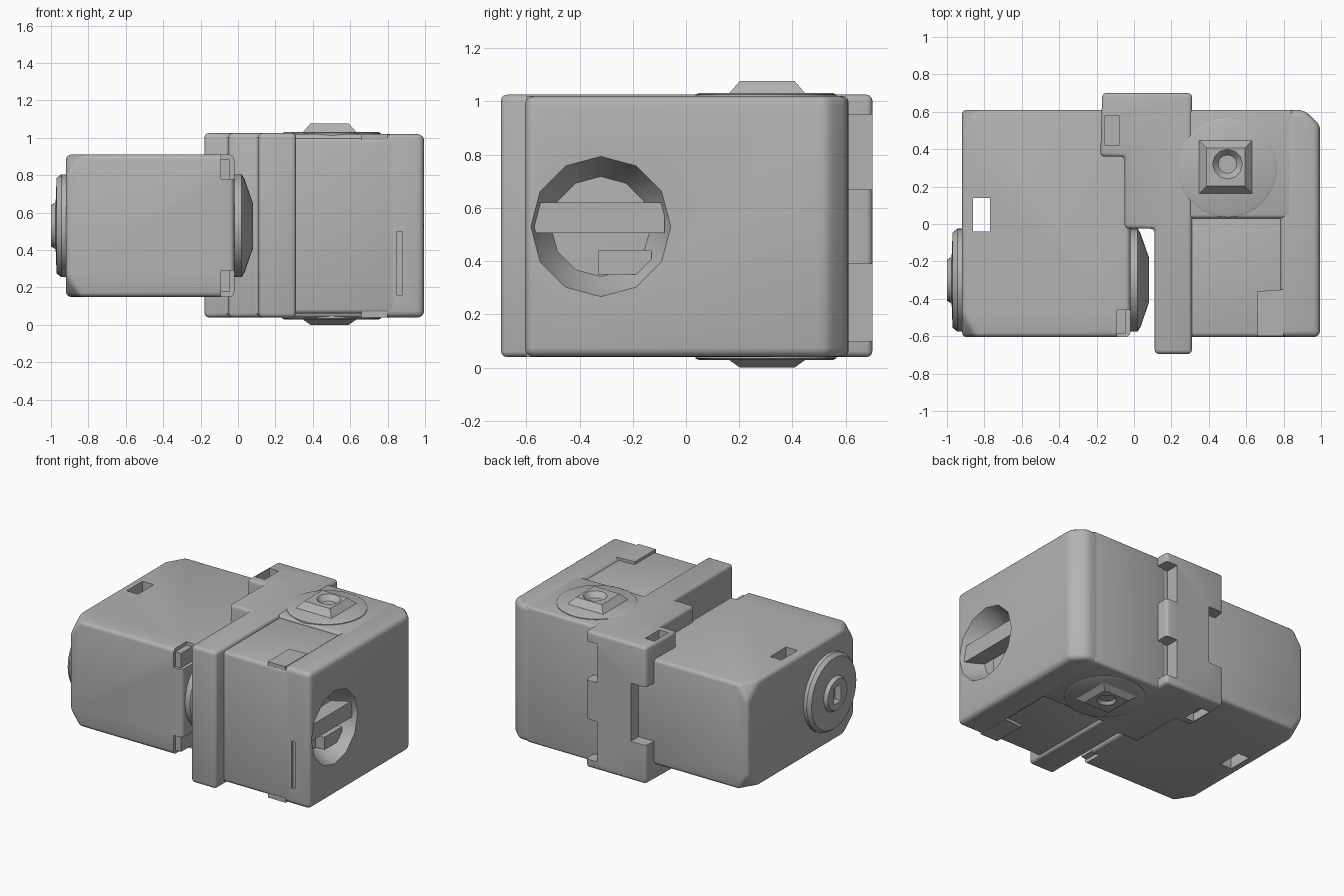
import bpy, bmesh, math
from mathutils import Vector, Matrix

if "Cube" in bpy.data.objects:
    bpy.data.objects.remove(bpy.data.objects["Cube"], do_unlink=True)

grey = bpy.data.materials.new("plain_grey")
grey.use_nodes = True
GREY = (0.45, 0.45, 0.45, 1)
grey.diffuse_color = GREY
grey.node_tree.nodes["Principled BSDF"].inputs["Base Color"].default_value = GREY


def finish(name, bm):
    bmesh.ops.recalc_face_normals(bm, faces=bm.faces[:])
    mesh = bpy.data.meshes.new(name)
    bm.to_mesh(mesh)
    bm.free()
    mesh.materials.append(grey)
    ob = bpy.data.objects.new(name, mesh)
    bpy.context.collection.objects.link(ob)
    return ob


def box(name, x, y, z, taper=1.0):
    """Box from ranges; taper shrinks the upper face."""
    bm = bmesh.new()
    bmesh.ops.create_cube(bm, size=1)
    for v in bm.verts:
        k = taper if v.co.z > 0 else 1
        v.co = Vector([(a + b) / 2 + c * s * (b - a) for (a, b), c, s in
                       zip((x, y, z), v.co, (k, k, 1))])
    return finish(name, bm)


def disc(name, centre, axis, rings, sides=32):
    """Lathe of (radius, offset) rings along an axis, capped at both ends."""
    bm = bmesh.new()
    turn = Vector((0, 0, 1)).rotation_difference(Vector(axis)).to_matrix()
    loops = []
    for r, h in rings:
        loops.append([bm.verts.new(Vector(centre) + turn @ Vector(
            (r * math.cos(math.tau * i / sides), r * math.sin(math.tau * i / sides), h)))
            for i in range(sides)])
    for a, b in zip(loops, loops[1:]):
        for i in range(sides):
            j = (i + 1) % sides
            bm.faces.new((a[i], a[j], b[j], b[i]))
    bm.faces.new(loops[0])
    bm.faces.new(loops[-1])
    return finish(name, bm)


def prism(name, points, z):
    """Plan outline extruded upward."""
    bm = bmesh.new()
    face = bm.faces.new([bm.verts.new((px, py, z[0])) for px, py in points])
    top = bmesh.ops.extrude_face_region(bm, geom=[face])["geom"]
    bmesh.ops.translate(bm, vec=(0, 0, z[1] - z[0]),
                        verts=[v for v in top if isinstance(v, bmesh.types.BMVert)])
    return finish(name, bm)


def clip_corner(ob, point, normal):
    bm = bmesh.new()
    bm.from_mesh(ob.data)
    cut = bmesh.ops.bisect_plane(bm, geom=bm.verts[:] + bm.edges[:] + bm.faces[:],
                                 plane_co=point, plane_no=normal, clear_outer=True)
    edges = [e for e in cut["geom_cut"] if isinstance(e, bmesh.types.BMEdge)]
    bmesh.ops.holes_fill(bm, edges=edges)
    bm.to_mesh(ob.data)
    bm.free()


def bake(ob):
    bpy.context.view_layer.update()
    graph = bpy.context.evaluated_depsgraph_get()
    mesh = bpy.data.meshes.new_from_object(ob.evaluated_get(graph))
    ob.modifiers.clear()
    ob.data = mesh


def soften(ob, width, segments=3):
    mod = ob.modifiers.new("round", "BEVEL")
    mod.width, mod.segments = width, segments
    mod.limit_method, mod.angle_limit = "ANGLE", math.radians(30)
    bake(ob)


def carve(ob, cutters):
    for c in cutters:
        mod = ob.modifiers.new("cut", "BOOLEAN")
        mod.operation, mod.solver, mod.object = "DIFFERENCE", "EXACT", c
        bake(ob)
        bpy.data.objects.remove(c, do_unlink=True)


MID = 0.53

# Small housing with clipped outer corners, stepped inner corners and a through slot
small = box("small_housing", (-0.92, -0.02), (-0.605, 0.61), (0.15, 0.91))
for sy, y in ((-1, -0.605), (1, 0.61)):
    for sz, z in ((-1, 0.15), (1, 0.91)):
        clip_corner(small, (-0.84, y, z), (-1, sy * 0.6, sz * 0.7))
soften(small, 0.025)
cuts = [box("slot", (-0.86, -0.77), (-0.04, 0.14), (0, 1.1))]
for z in ((0.1, 0.29), (0.78, 1.0)):
    cuts.append(box("step", (-0.09, 0.1), (-0.7, -0.46), z))
carve(small, cuts)
box("small_housing_corner_core", (-0.12, -0.045), (-0.585, -0.4), (0.175, 0.885))

# Dials on both ends of the small housing
outer = disc("outer_dial", (-0.9, -0.3, MID), (-1, 0, 0),
             [(0.275, 0), (0.275, 0.045), (0.255, 0.07), (0.125, 0.075), (0.11, 0.1)])
carve(outer, [box("dial_slot", (-1.1, -0.95), (-0.34, -0.26), (0.47, 0.59))])
disc("inner_dial", (-0.04, -0.3, MID), (1, 0, 0),
     [(0.275, 0), (0.275, 0.06), (0.25, 0.075), (0.12, 0.12)])

# Large housing: sunken front half, full height rear half, raised end cap
front_half = box("large_housing_front", (0.25, 0.85), (-0.605, 0.1), (0.06, 1.0))
soften(front_half, 0.025)
rear_half = box("large_housing_rear", (0.25, 0.85), (0.03, 0.61), (0.04, 1.02))
soften(rear_half, 0.02)
cap = prism("end_cap", [(0.78, -0.605), (0.995, -0.605), (0.995, 0.53),
                        (0.91, 0.61), (0.78, 0.61)], (0.04, 1.02))
soften(cap, 0.035, 4)
carve(cap, [
    disc("socket", (1.01, -0.32, MID), (-1, 0, 0), [(0.27, 0), (0.23, 0.09), (0.17, 0.19)], 12),
    box("slit", (0.85, 0.88), (-0.7, -0.585), (0.16, 0.5)),
])
socket_bar = box("socket_bar", (0.8, 0.965), (-0.57, -0.08), (0.505, 0.62))
box("socket_step", (0.8, 0.92), (-0.33, -0.13), (0.35, 0.44))
for name, z in (("top", (0.96, 1.02)), ("bottom", (0.04, 0.1))):
    prism(name + "_cap_ramp", [(0.66, -0.6), (0.8, -0.6), (0.8, -0.35), (0.66, -0.36)][1:]
          + [(0.66, -0.6)], z)

# Round plates with square, dimpled bosses above and below
for name, s, z in (("top", 1, 1.02), ("bottom", -1, 0.04)):
    disc(name + "_plate", (0.5, 0.3, z - s * 0.03), (0, 0, s),
         [(0.265, 0), (0.265, 0.035), (0.25, 0.042)])
    boss = disc(name + "_boss", (0.49, 0.305, z), (0, 0, s),
                [(0.2, -0.01), (0.2, 0.012), (0.145, 0.057 if s > 0 else 0.04)], 4)
    spin = (Matrix.Translation((0.49, 0.305, 0)) @ Matrix.Rotation(math.pi / 4, 4, "Z")
            @ Matrix.Translation((-0.49, -0.305, 0)))
    boss.data.transform(spin)
    carve(boss, [disc("dimple", (0.5, 0.32, z + s * 0.07), (0, 0, -s),
                      [(0.09, 0), (0.05, 0.05)], 12)])

# Collar with a wide rear half that grips the small housing
collar = prism("collar", [(0.11, -0.695), (0.31, -0.695), (0.31, 0.7), (-0.17, 0.7),
                          (-0.18, 0.36), (-0.05, 0.36), (-0.05, -0.025), (0.11, -0.025)],
               (0.04, 1.025))
soften(collar, 0.022)
cuts = [box("clasp_gap", (-0.3, -0.05), (0.3, 0.8), (0.32, 0.74))]
for z in ((0.1, 0.39), (0.67, 0.95)):
    cuts.append(box("side_notch", (0.22, 0.4), (0.6, 0.8), z))
for z in ((-0.1, 0.1), (0.96, 1.2)):
    cuts.append(box("clasp_recess", (-0.155, -0.08), (0.42, 0.58), z))
carve(collar, cuts)

# Smooth rounded edges, keep the hard ones
for ob in bpy.context.collection.objects:
    if ob.type == "MESH" and ob.data.materials and ob.data.materials[0] == grey:
        bpy.ops.object.select_all(action="DESELECT")
        ob.select_set(True)
        bpy.context.view_layer.objects.active = ob
        bpy.ops.object.shade_smooth_by_angle(angle=math.radians(32))
